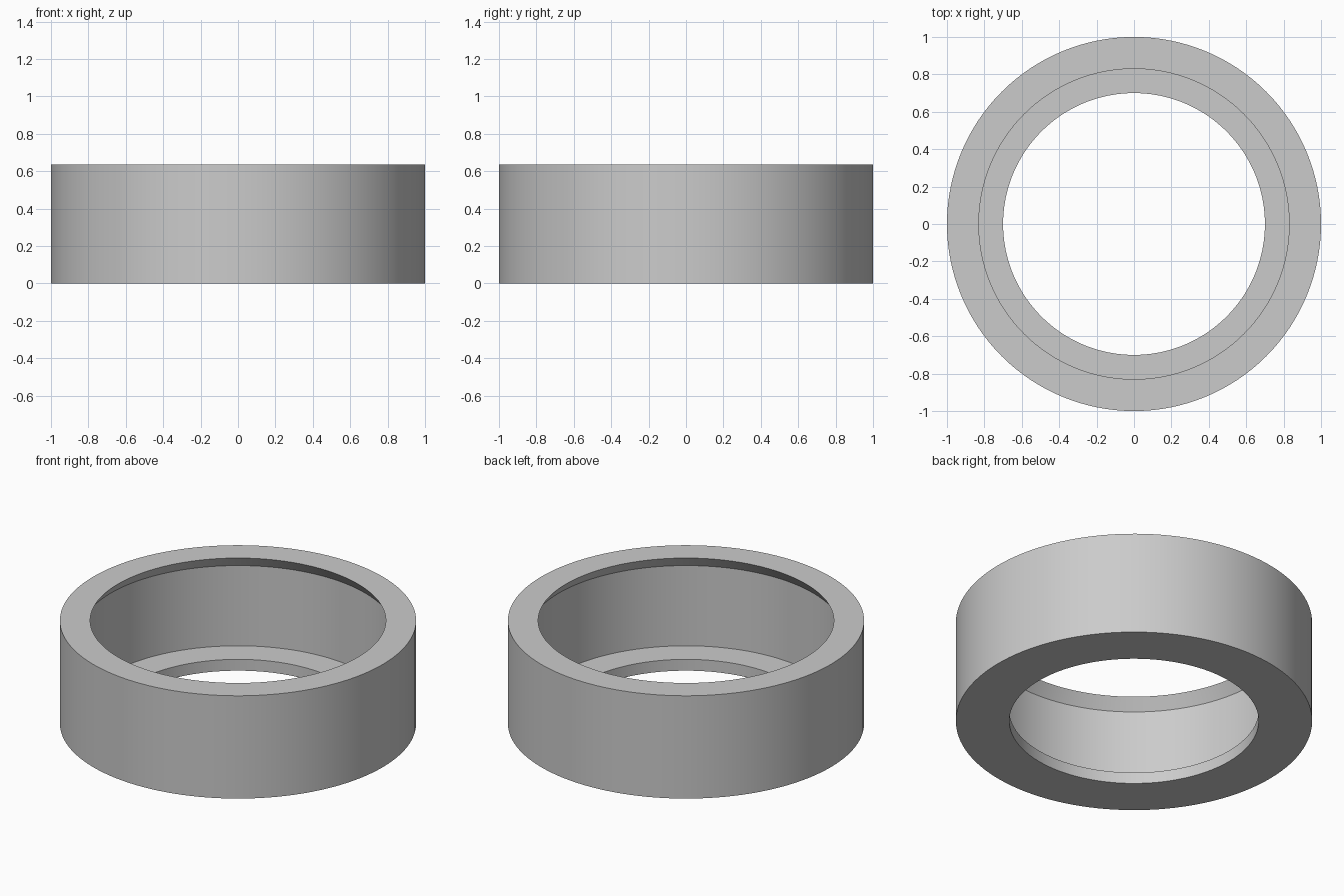
import bpy, bmesh, math

cube = bpy.data.objects.get("Cube")
if cube:
    bpy.data.objects.remove(cube, do_unlink=True)

SEGMENTS = 128
HEIGHT = 0.637

# Plain grey material
grey = bpy.data.materials.new("plain grey")
grey.use_nodes = True
colour = (0.6, 0.6, 0.6, 1)
grey.diffuse_color = colour
grey.node_tree.nodes["Principled BSDF"].inputs["Base Color"].default_value = colour

# Ring cross-section (radius, height): bottom lip, straight bore, inward-sloping rim
profile = [(0.70, 0), (1.0, 0), (1.0, HEIGHT), (0.83, HEIGHT),
           (0.88, HEIGHT - 0.07), (0.88, 0.07), (0.70, 0.07)]

# Revolve the closed profile around z
bm = bmesh.new()
rings = []
for i in range(SEGMENTS):
    a = math.tau * i / SEGMENTS
    rings.append([bm.verts.new((r * math.cos(a), r * math.sin(a), z)) for r, z in profile])
for i in range(SEGMENTS):
    here, there = rings[i], rings[(i + 1) % SEGMENTS]
    for j in range(len(profile)):
        k = (j + 1) % len(profile)
        bm.faces.new((here[j], there[j], there[k], here[k]))
bmesh.ops.recalc_face_normals(bm, faces=bm.faces)
mesh = bpy.data.meshes.new("collar_ring")
bm.to_mesh(mesh)
bm.free()
mesh.materials.append(grey)

ring = bpy.data.objects.new("collar_ring", mesh)
bpy.context.collection.objects.link(ring)
bpy.ops.object.select_all(action='DESELECT')
ring.select_set(True)
bpy.context.view_layer.objects.active = ring
bpy.ops.object.shade_smooth_by_angle(angle=math.radians(30))
